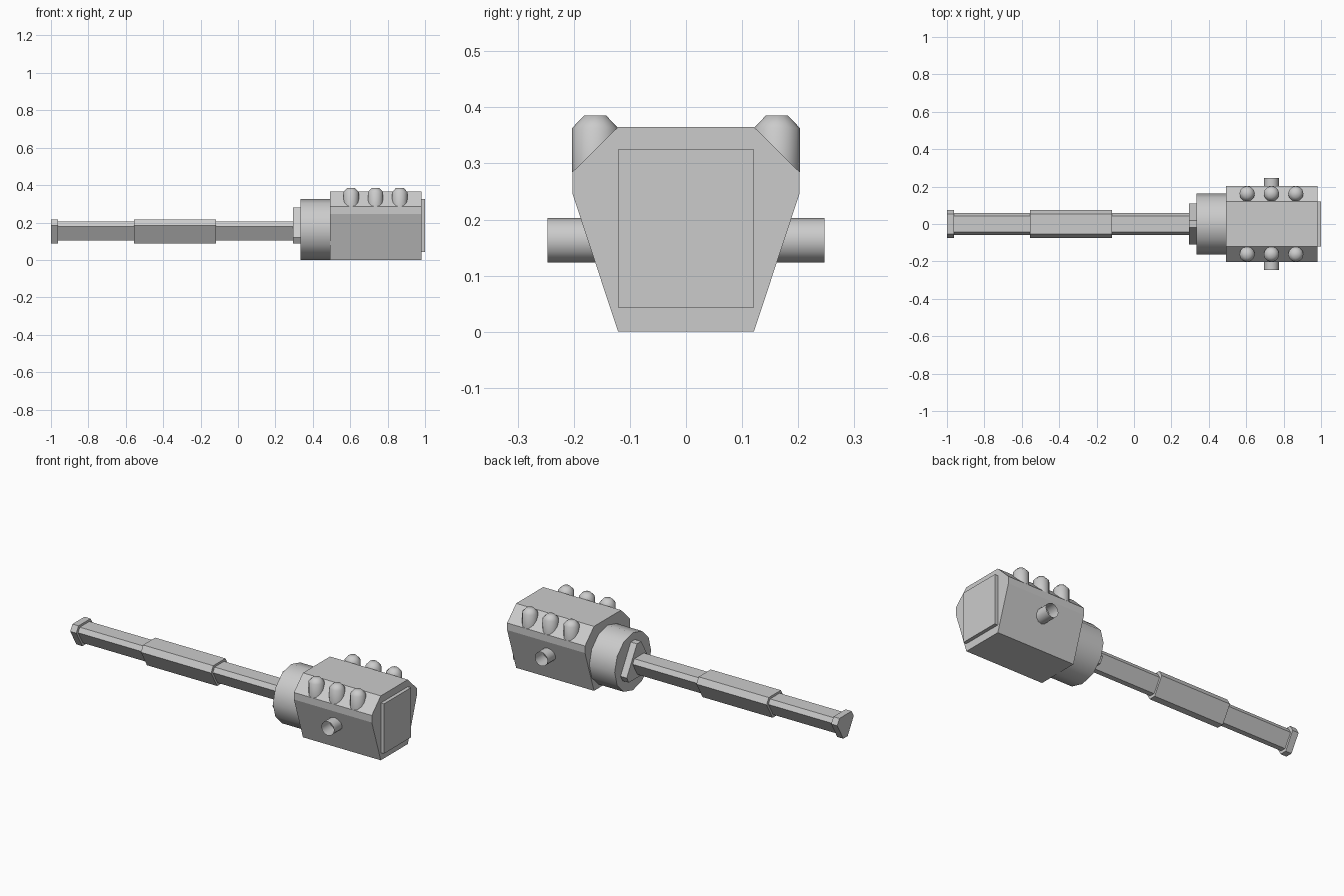
import bpy, bmesh, math
from mathutils import Matrix, Vector

if "Cube" in bpy.data.objects:
    bpy.data.objects.remove(bpy.data.objects["Cube"])

AXIS_Z = 0.163  # height of the shaft axis


def finish(bm, name, smooth_angle=None):
    bmesh.ops.recalc_face_normals(bm, faces=bm.faces)
    mesh = bpy.data.meshes.new(name)
    bm.to_mesh(mesh)
    bm.free()
    ob = bpy.data.objects.new(name, mesh)
    bpy.context.collection.objects.link(ob)
    if smooth_angle:
        bpy.ops.object.select_all(action='DESELECT')
        ob.select_set(True)
        bpy.context.view_layer.objects.active = ob
        bpy.ops.object.shade_smooth_by_angle(angle=math.radians(smooth_angle))
    return ob


def prism(name, profile, x0, x1):
    """Extrude a (y, z) profile along x."""
    bm = bmesh.new()
    face = bm.faces.new([bm.verts.new((x0, y, z)) for y, z in profile])
    ext = bmesh.ops.extrude_face_region(bm, geom=[face], use_keep_orig=True)
    moved = [v for v in ext['geom'] if isinstance(v, bmesh.types.BMVert)]
    bmesh.ops.translate(bm, verts=moved, vec=(x1 - x0, 0, 0))
    return finish(bm, name)


def clipped_triangle(flat, corner, up):
    """Triangle with cut corners; flat/corner = distances of sides from the axis."""
    h = (flat - corner / 2) / math.cos(math.pi / 6)
    pts = []
    for k in range(3):
        a = math.radians(90 * up + 120 * k)
        for s in (-h, h):
            pts.append((corner * math.cos(a) - s * math.sin(a),
                        AXIS_Z + corner * math.sin(a) + s * math.cos(a)))
    return pts


def tube(name, start, end, radius, caps, sides=12, angle=50):
    """Round part between two points."""
    start, end = Vector(start), Vector(end)
    d = end - start
    rot = d.to_track_quat('Z', 'Y').to_matrix().to_4x4()
    bm = bmesh.new()
    bmesh.ops.create_cone(bm, cap_ends=caps, segments=sides, radius1=radius,
                          radius2=radius, depth=d.length,
                          matrix=Matrix.Translation((start + end) / 2) @ rot)
    return finish(bm, name, angle)


def rivet(name, x, y, r=0.041):
    """Upright stud with a chamfered top."""
    bm = bmesh.new()
    rings = []
    for z, rad in ((0.285, r), (0.363, r), (0.385, 0.02)):
        rings.append([bm.verts.new((x + rad * math.cos(math.tau * i / 12),
                                    y + rad * math.sin(math.tau * i / 12), z))
                      for i in range(12)])
    for lo, hi in zip(rings, rings[1:]):
        for i in range(12):
            j = (i + 1) % 12
            bm.faces.new((lo[i], lo[j], hi[j], hi[i]))
    bm.faces.new(rings[-1])
    return finish(bm, name, 50)


# Head block and its striking plate
half = [(0.121, 0), (0.202, 0.245), (0.202, 0.285), (0.121, 0.365)]
prism("head_block", half + [(-y, z) for y, z in reversed(half)], 0.492, 0.98)
prism("striking_plate", [(-0.121, 0.043), (0.121, 0.043),
                         (0.121, 0.325), (-0.121, 0.325)], 0.97, 1.0)

# Studs on both bevels, and open side pipes
for side, label in ((-1, "front"), (1, "back")):
    for n, x in enumerate((0.605, 0.735, 0.865)):
        rivet(f"{label}_stud_{n + 1}", x, side * 0.162)
    tube(f"{label}_side_pipe", (0.735, side * 0.13, AXIS_Z),
         (0.735, side * 0.247, AXIS_Z), 0.04, False)

# Round collar and triangular flange behind the head
tube("collar", (0.333, 0, AXIS_Z), (0.492, 0, AXIS_Z), 0.163, True)
prism("flange", clipped_triangle(0.075, 0.117, 1), 0.294, 0.34)

# Handle, grip and pommel share one upside-down section
prism("handle", clipped_triangle(0.042, 0.058, -1), -0.97, 0.30)
prism("grip", clipped_triangle(0.054, 0.074, -1), -0.557, -0.117)
prism("pommel", clipped_triangle(0.054, 0.074, -1), -1.0, -0.962)
